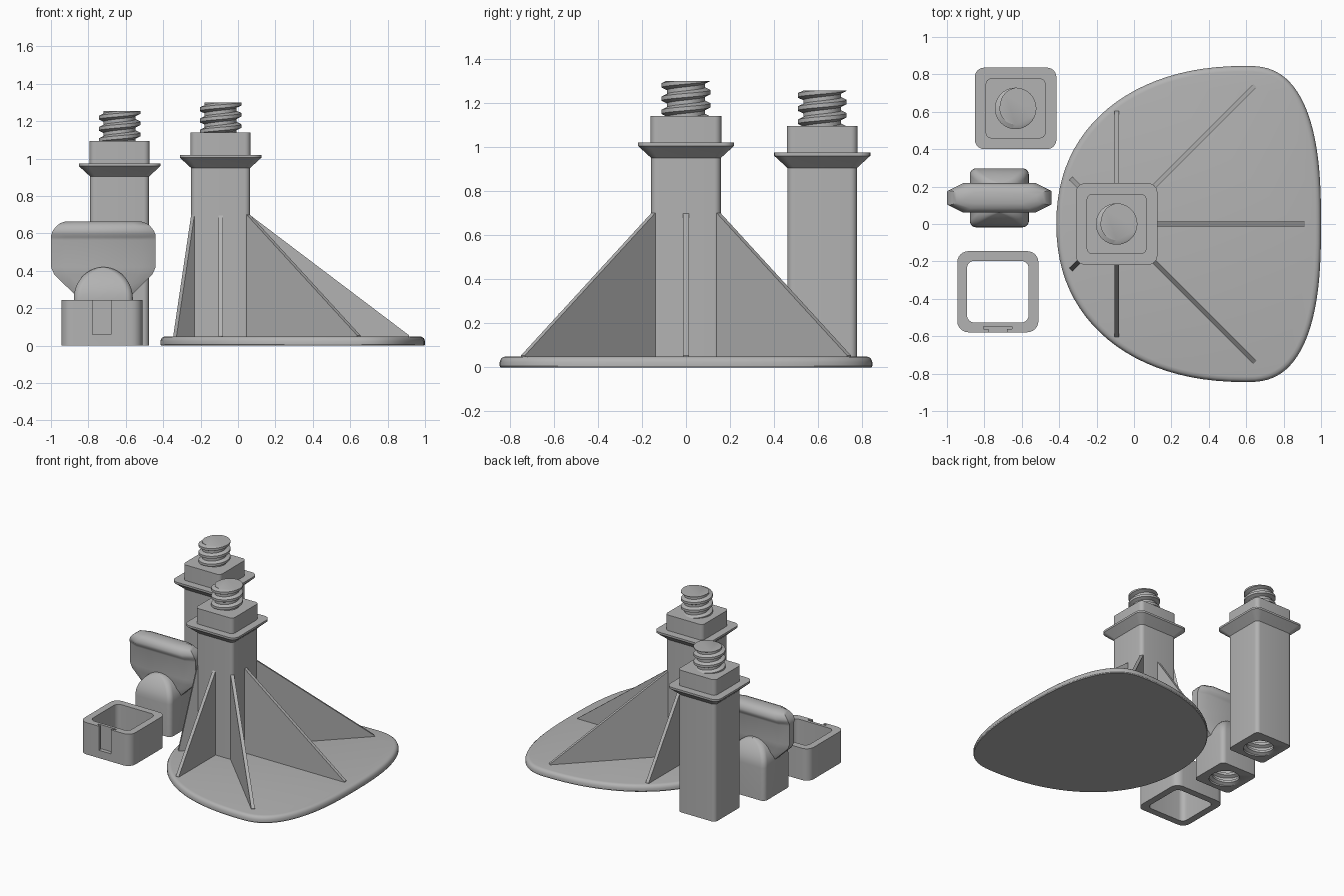
import bpy, bmesh, math
from mathutils import Vector

cube = bpy.data.objects.get("Cube")
if cube:
    bpy.data.objects.remove(cube, do_unlink=True)

GREY = 0.45
mat = bpy.data.materials.new("plain_grey")
mat.use_nodes = True
mat.diffuse_color = (GREY, GREY, GREY, 1)
mat.node_tree.nodes["Principled BSDF"].inputs["Base Color"].default_value = (GREY, GREY, GREY, 1)
parts = []


def finish(name, bm):
    """Turn a bmesh into a coloured object."""
    bmesh.ops.recalc_face_normals(bm, faces=bm.faces)
    mesh = bpy.data.meshes.new(name)
    bm.to_mesh(mesh)
    bm.free()
    ob = bpy.data.objects.new(name, mesh)
    bpy.context.collection.objects.link(ob)
    mesh.materials.append(mat)
    parts.append(ob)
    return ob


def rounded_rect(x, y, hx, hy, r, z, steps=6):
    pts = []
    for k, (sx, sy) in enumerate([(1, 1), (-1, 1), (-1, -1), (1, -1)]):
        for i in range(steps + 1):
            a = math.pi / 2 * (k + i / steps)
            pts.append((x + sx * (hx - r) + r * math.cos(a),
                        y + sy * (hy - r) + r * math.sin(a), z))
    return pts


def loft(name, rings, closed=False):
    """Skin a stack of rings, capped at both ends or joined into a tube."""
    bm = bmesh.new()
    loops = [[bm.verts.new(p) for p in ring] for ring in rings]
    n = len(loops[0])
    pairs = list(zip(loops, loops[1:]))
    if closed:
        pairs.append((loops[-1], loops[0]))
    else:
        bm.faces.new(loops[0])
        bm.faces.new(loops[-1])
    for a, b in pairs:
        for i in range(n):
            j = (i + 1) % n
            bm.faces.new((a[i], a[j], b[j], b[i]))
    return finish(name, bm)


def thread(name, x, y, z0, z1, ri, ro, pitch=0.06, n=40):
    """Solid screw whose rows of faces follow the helix."""
    breaks = [0, 0.3, 0.5, 0.8]

    def radius(phase):
        f = phase % 1
        if f < 0.3:
            return ri
        if f < 0.5:
            return ri + (ro - ri) * (f - 0.3) / 0.2
        if f < 0.8:
            return ro
        return ro - (ro - ri) * (f - 0.8) / 0.2

    turns = int((z1 - z0) / pitch) + 2
    rows = [t + b for t in range(-1, turns) for b in breaks]
    bm = bmesh.new()
    grid = []
    for row in rows:
        line = []
        for i in range(n + 1):
            a = 2 * math.pi * i / n
            z = min(max(z0 + (row + i / n) * pitch, z0), z1)
            r = radius((z - z0) / pitch - i / n + 1e-6)
            line.append(bm.verts.new((x + r * math.cos(a), y + r * math.sin(a), z)))
        grid.append(line)
    for a, b in zip(grid, grid[1:]):
        for i in range(n):
            bm.faces.new((a[i], a[i + 1], b[i + 1], b[i]))
    bmesh.ops.remove_doubles(bm, verts=bm.verts, dist=0.0002)
    bmesh.ops.holes_fill(bm, edges=[e for e in bm.edges if e.is_boundary], sides=0)
    return finish(name, bm)


def box(name, lo, hi):
    mid = [(a + b) / 2 for a, b in zip(lo, hi)]
    hx, hy = (hi[0] - lo[0]) / 2, (hi[1] - lo[1]) / 2
    return loft(name, [[(mid[0] + sx * hx, mid[1] + sy * hy, z)
                        for sx, sy in [(1, 1), (-1, 1), (-1, -1), (1, -1)]]
                       for z in (lo[2], hi[2])])


def cut(target, cutter):
    cutter.hide_render = True
    mod = target.modifiers.new("cut", "BOOLEAN")
    mod.operation = "DIFFERENCE"
    mod.solver = "EXACT"
    mod.object = cutter
    bpy.context.view_layer.objects.active = target
    bpy.ops.object.modifier_apply(modifier=mod.name)
    parts.remove(cutter)
    bpy.data.objects.remove(cutter, do_unlink=True)


def post(name, x, y, top):
    """Square post with a flared collar, a top block and a screw."""
    levels = [(0, 0.158, 0.03), (top - 0.19, 0.158, 0.03), (top - 0.135, 0.218, 0.05),
              (top - 0.12, 0.218, 0.05), (top - 0.12, 0.16, 0.03), (top, 0.16, 0.03)]
    ob = loft(name, [rounded_rect(x, y, h, h, r, z) for z, h, r in levels])
    thread(name + "_screw", x, y, top - 0.005, top + 0.16, 0.086, 0.111)
    return ob


# Foot plate with a rounded rim
def plate_ring(inset, z, n=96):
    pts = []
    for i in range(n):
        a = 2 * math.pi * i / n
        c, s = math.cos(a), math.sin(a)
        w, e = (0.4, 2.6) if c > 0 else (1.015, 2.2)
        pts.append((0.6 + (w - inset) * math.copysign(abs(c) ** (2 / e), c),
                    (0.845 - inset) * math.copysign(abs(s) ** (2 / e), s), z))
    return pts


loft("foot_plate", [plate_ring(i, z) for i, z in
                    [(0.004, 0), (0, 0.006), (0, 0.025), (0.006, 0.039), (0.015, 0.047), (0.03, 0.05)]])

# Main post and its bracing ribs
CX = -0.093
post("main_post", CX, 0, 1.14)


def rib(name, angle, inner, outer, t=0.0125):
    d = Vector((math.cos(angle), math.sin(angle), 0))
    side = Vector((-d.y, d.x, 0)) * t
    base = Vector((CX, 0, 0))
    shape = [(0.05, 0.002), (outer, 0.002), (outer, 0.055), (inner, 0.7), (0.05, 0.7)]
    loft(name, [[base + d * r + Vector((0, 0, z)) + s for r, z in shape] for s in (side, -side)])


rib("long_rib", 0, 0.155, 1.008)
for side, label in ((1, "back"), (-1, "front")):
    rib(label + "_diagonal_rib", side * math.pi / 4, 0.21, 1.045)
    rib(label + "_side_rib", side * math.pi / 2, 0.155, 0.605)
    rib(label + "_short_rib", side * math.pi * 0.75, 0.21, 0.345)

# Extension post with a threaded socket
ext = post("extension_post", -0.633, 0.618, 1.095)
cut(ext, thread("socket_cutter", -0.633, 0.618, -0.02, 0.18, 0.097, 0.12))

# Thumb handle: arched socket body
HX, HY = -0.72, 0.14
body = [rounded_rect(HX, HY, 0.158, 0.158, 0.035, z) for z in (0, 0.25)]
for k in range(1, 11):
    a = math.pi / 2 * k / 10.3
    hx, hy = 0.158 * math.cos(a), 0.158 - 0.08 * math.sin(a) ** 2
    body.append(rounded_rect(HX, HY, hx, hy, min(0.035, hx * 0.8), 0.25 + 0.17 * math.sin(a)))
handle_body = loft("handle_body", body)
cut(handle_body, thread("handle_cutter", HX, HY, -0.02, 0.18, 0.097, 0.12))


# Thumb handle: grip with a bead along the top
def grip_ring(z, w, t):
    e, c = t * 0.5, 0.075
    return [(HX + x, HY + y, z) for x, y in
            [(w, -e), (w, e), (w - c, t), (c - w, t), (-w, e), (-w, -e), (c - w, -t), (w - c, -t)]]


loft("handle_grip", [grip_ring(*s) for s in
                     [(0.25, 0.13, 0.055), (0.29, 0.17, 0.055), (0.38, 0.262, 0.055), (0.42, 0.28, 0.055),
                      (0.565, 0.28, 0.055), (0.58, 0.28, 0.06), (0.595, 0.278, 0.073), (0.615, 0.27, 0.078),
                      (0.64, 0.25, 0.071), (0.655, 0.23, 0.056), (0.665, 0.2, 0.03)]])

# Square sleeve with a keyed slot in its front wall
SX, SY = -0.728, -0.362
sleeve = loft("sleeve", [rounded_rect(SX, SY, h, h, r, z) for h, r, z in
                         [(0.217, 0.06, 0), (0.217, 0.06, 0.245), (0.165, 0.04, 0.245), (0.165, 0.04, 0)]],
              closed=True)
cut(sleeve, box("slot_cutter", (SX - 0.05, SY - 0.25, 0.06), (SX + 0.05, SY - 0.195, 0.3)))
cut(sleeve, box("key_cutter", (SX - 0.077, SY - 0.2, 0.06), (SX + 0.077, SY - 0.187, 0.3)))

# Smooth shading with crisp edges
bpy.ops.object.select_all(action="DESELECT")
for ob in parts:
    ob.select_set(True)
bpy.context.view_layer.objects.active = parts[0]
bpy.ops.object.shade_smooth_by_angle(angle=math.radians(32))
